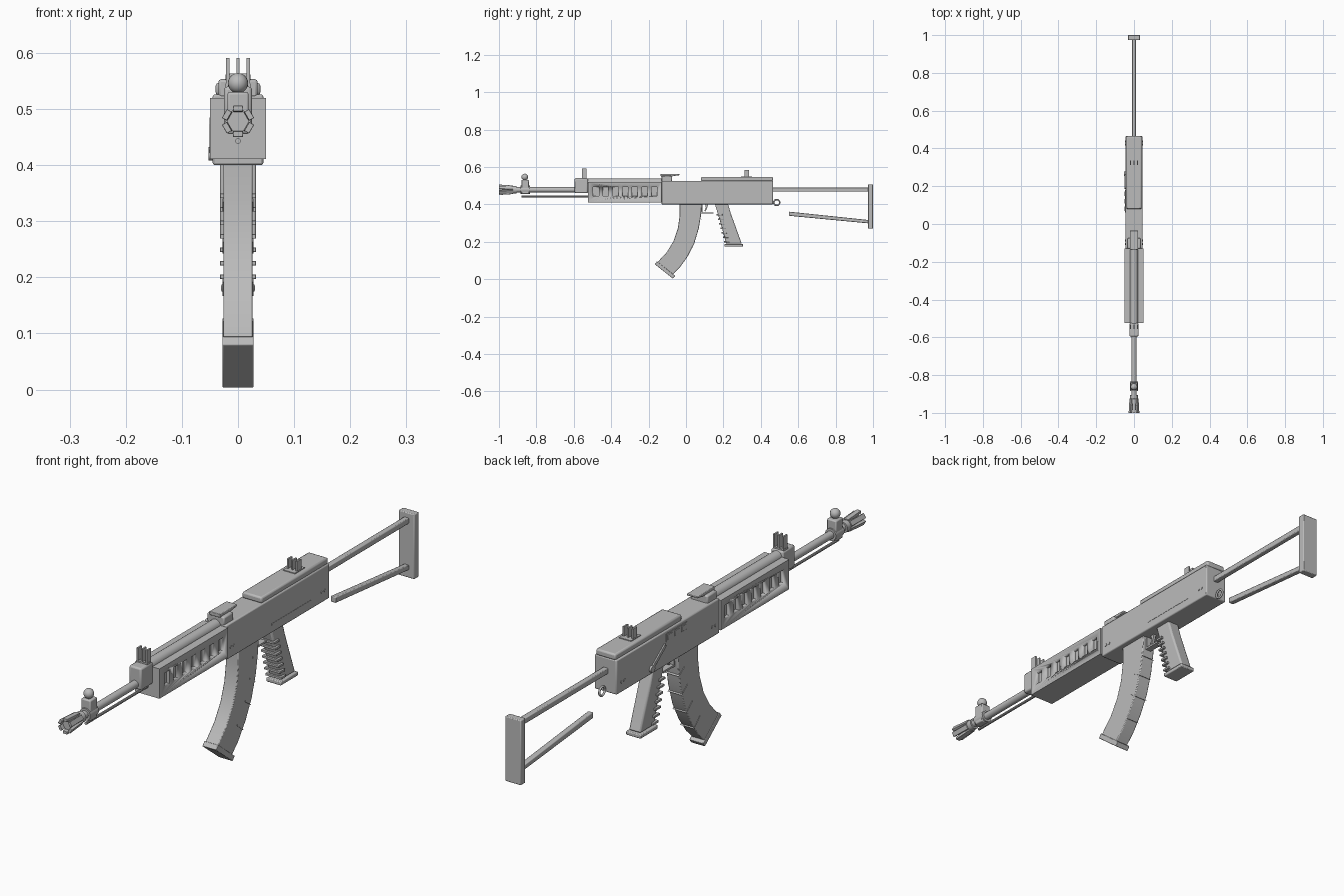
import bpy
import bmesh
import math
from mathutils import Matrix, Vector

default_cube = bpy.data.objects.get("Cube")
if default_cube:
    bpy.data.objects.remove(default_cube, do_unlink=True)

steel = bpy.data.materials.new("grey_steel")
steel.use_nodes = True
steel.diffuse_color = (.5, .5, .5, 1)
steel.node_tree.nodes["Principled BSDF"].inputs["Base Color"].default_value = (.5, .5, .5, 1)


def finish(name, mesh_data, bevel=0):
    """Turn a bmesh into a named, shaded object with an optional bevel."""
    bmesh.ops.recalc_face_normals(mesh_data, faces=mesh_data.faces)
    mesh = bpy.data.meshes.new(name)
    mesh_data.to_mesh(mesh)
    mesh_data.free()
    mesh.materials.append(steel)
    part = bpy.data.objects.new(name, mesh)
    bpy.context.collection.objects.link(part)
    bpy.ops.object.select_all(action='DESELECT')
    part.select_set(True)
    bpy.context.view_layer.objects.active = part
    bpy.ops.object.shade_smooth_by_angle(angle=math.radians(35))
    if bevel:
        modifier = part.modifiers.new("soft_edges", 'BEVEL')
        modifier.width = bevel
        modifier.segments = 2
        modifier.limit_method = 'ANGLE'
    return part


def add_box(bm, x, y, z):
    """Add a box from three (low, high) ranges."""
    size = Matrix.Diagonal((x[1] - x[0], y[1] - y[0], z[1] - z[0], 1))
    centre = Vector((sum(x) / 2, sum(y) / 2, sum(z) / 2))
    bmesh.ops.create_cube(bm, size=1, matrix=Matrix.Translation(centre) @ size)


def box(name, half_width, y, z, bevel=0, x=0):
    bm = bmesh.new()
    add_box(bm, (x - half_width, x + half_width), y, z)
    return finish(name, bm, bevel)


def rod(name, start, end, radius, end_radius=None, sides=20):
    """Round bar between two points."""
    start, end = Vector(start), Vector(end)
    axis = end - start
    turn = axis.to_track_quat('Z', 'Y').to_matrix().to_4x4()
    bm = bmesh.new()
    bmesh.ops.create_cone(bm, cap_ends=True, segments=sides, radius1=radius,
                          radius2=end_radius or radius, depth=axis.length,
                          matrix=Matrix.Translation((start + end) / 2) @ turn)
    return finish(name, bm)


def side_profile(name, points, half_width, bevel=0, x=0):
    """Extrude a (y, z) outline across the width."""
    bm = bmesh.new()
    face = bm.faces.new([bm.verts.new((x - half_width, y, z)) for y, z in points])
    moved = bmesh.ops.extrude_face_region(bm, geom=[face])["geom"]
    bmesh.ops.translate(bm, vec=(2 * half_width, 0, 0),
                        verts=[v for v in moved if isinstance(v, bmesh.types.BMVert)])
    return finish(name, bm, bevel)


# Receiver, top cover and sight base
box("receiver", .045, (-.13, .465), (.4, .526), .004)
box("receiver_top_cover", .04, (.08, .465), (.524, .547), .006)
box("rear_sight_base", .035, (-.13, -.075), (.52, .553), .005)
side_profile("sight_leaf", [(-.135, .55), (-.075, .55), (-.035, .556),
                            (-.035, .562), (-.135, .563)], .022, .002)

# Handguard with slots recessed into both sides
handguard = box("handguard", .05, (-.525, -.13), (.411, .52))
slots = bmesh.new()
for i in range(7):
    y = -.481 + i * .052
    for side in (-1, 1):
        x = sorted((side * .036, side * .07))
        add_box(slots, x, (y - .015, y + .015), (.444, .494))
cutter = finish("slot_cutter", slots)
cutter.hide_render = True
cut = handguard.modifiers.new("slots", 'BOOLEAN')
cut.operation = 'DIFFERENCE'
cut.solver = 'EXACT'
cut.object = cutter
bpy.context.view_layer.objects.active = handguard
bpy.ops.object.modifier_apply(modifier=cut.name)
bpy.data.objects.remove(cutter, do_unlink=True)

# Barrel group
AXIS = .478
rod("barrel", (0, -.93, AXIS), (0, -.5, AXIS), .014)
rod("gas_tube", (0, -.55, .517), (0, -.1, .517), .021)
rod("cleaning_rod", (0, -.88, .443), (0, -.52, .443), .005, sides=10)
rod("muzzle_collar", (0, -.95, AXIS), (0, -.905, AXIS), .02)
rod("muzzle_core", (0, -.985, AXIS), (0, -.93, AXIS), .02, .016)
bm = bmesh.new()
for i in range(6):
    first = len(bm.verts)
    add_box(bm, (-.009, .009), (-1, -.925), (.018, .028))
    bm.verts.ensure_lookup_table()
    for v in bm.verts[first:]:
        if v.co.y > -.95:
            v.co.z -= .005
    bmesh.ops.rotate(bm, verts=bm.verts[first:], cent=(0, 0, 0),
                     matrix=Matrix.Rotation(i * math.pi / 3, 3, 'Y'))
bmesh.ops.translate(bm, verts=bm.verts, vec=(0, 0, AXIS))
finish("muzzle_prongs", bm, .001)

# Front sight and gas block
box("front_sight_block", .019, (-.88, -.84), (.455, .53), .004)
rod("front_sight_band", (0, -.885, AXIS), (0, -.835, AXIS), .022)
bm = bmesh.new()
bmesh.ops.create_uvsphere(bm, u_segments=20, v_segments=12, radius=.018,
                          matrix=Matrix.Translation((0, -.862, .546)))
finish("front_sight_ball", bm)
box("gas_block", .025, (-.595, -.525), (.46, .54), .006)


def sight_fins(name, y, z):
    bm = bmesh.new()
    for x in (-.018, 0, .018):
        add_box(bm, (x - .003, x + .003), y, z)
    add_box(bm, (-.022, .022), y, (z[0], z[0] + .01))
    finish(name, bm)


sight_fins("gas_block_sight", (-.557, -.533), (.535, .591))
sight_fins("rear_sight", (.312, .336), (.54, .585))
box("rear_sight_plate", .024, (.295, .352), (.54, .55))

# Curved magazine
side_profile("magazine", [(-.035, .41), (-.034, .34), (-.044, .27), (-.066, .205),
                          (-.102, .145), (-.155, .088), (-.078, .018), (-.035, .06),
                          (.008, .12), (.044, .19), (.068, .27), (.08, .34),
                          (.085, .41)], .026, .003)
side_profile("magazine_floor", [(-.167, .08), (-.155, .095), (-.058, .018),
                                (-.07, .003)], .028, .002)
ribs = [(.077, .32), (.06, .245), (.032, .17), (-.012, .095)]
for i, (y, z) in enumerate(ribs):
    lean = .06 + i * .012
    side_profile("magazine_rib_%d" % i,
                 [(y, z), (y + .006, z - .003), (y - .03, z + lean / 3 - .006),
                  (y - .03, z + lean / 3)], .028)

# Pistol grip with finger bars
side_profile("grip", [(.152, .41), (.222, .41), (.24, .35), (.298, .19),
                      (.214, .19), (.188, .29)], .024, .006)
box("grip_cap", .03, (.205, .305), (.174, .188), .003)
for i in range(7):
    z = .345 - i * .024
    y = .172 + i * .0065
    box("finger_bar_%d" % i, .032, (y - .008, y + .022), (z - .004, z + .004), .001)

# Trigger and guard
box("trigger_guard", .012, (.08, .148), (.35, .357))
box("guard_post", .012, (.08, .087), (.352, .405))
side_profile("trigger", [(.1, .405), (.12, .405), (.115, .385), (.104, .362),
                         (.098, .364), (.106, .385)], .005)

# Folding stock
box("upper_stock_strut", .01, (.455, .98), (.468, .489), .003)
side_profile("lower_stock_strut", [(.55, .339), (.55, .361), (.98, .316),
                                   (.98, .298)], .01, .003)
box("butt_plate", .032, (.973, 1), (.27, .507), .003)

# Sling ring
bpy.ops.mesh.primitive_torus_add(location=(0, .485, .41), rotation=(0, math.pi / 2, 0),
                                 major_radius=.016, minor_radius=.004,
                                 major_segments=24, minor_segments=8)
ring = bpy.context.object
ring.name = "sling_ring"
ring.data.materials.append(steel)
bpy.ops.object.shade_smooth_by_angle(angle=math.radians(60))

# Pins through the receiver
for i, y in enumerate((-.105, -.088, .42, .437)):
    rod("receiver_pin_%d" % i, (-.047, y, .438), (.047, y, .438), .005, sides=12)

# Controls on the port side
box("ejection_port", .002, (.06, .18), (.485, .515), x=-.045)
for i in range(3):
    y = .08 + i * .04
    box("port_rib_%d" % i, .003, (y - .013, y + .013), (.49, .51), .001, x=-.046)
side_profile("selector_lever", [(.19, .485), (.27, .425), (.262, .415),
                                (.185, .473)], .003, .001, x=-.048)
rod("selector_hub", (-.04, .265, .42), (-.053, .265, .42), .012)
box("long_side_rib", .001, (.13, .36), (.428, .434), x=.045)
